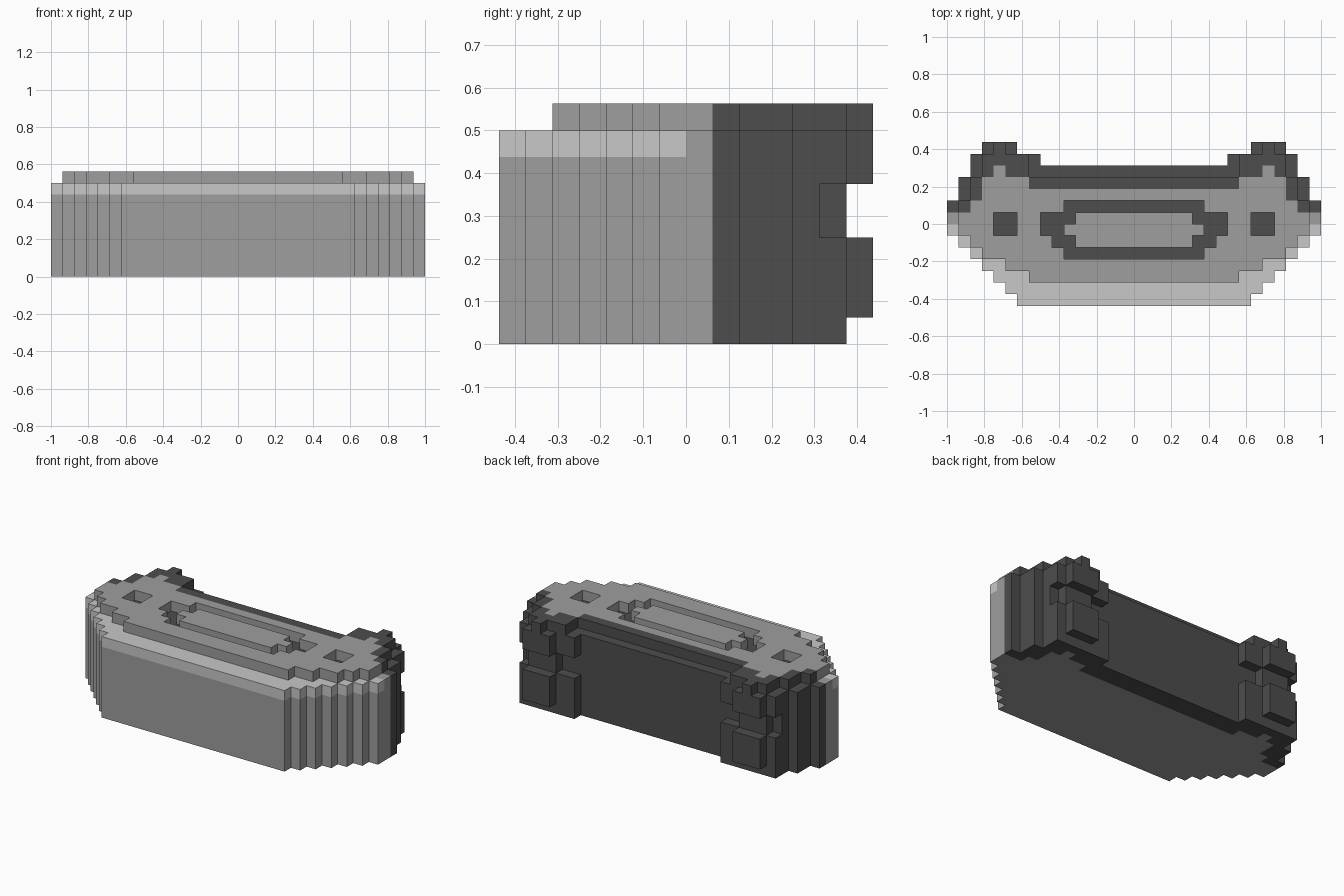
import bpy, bmesh, math

if "Cube" in bpy.data.objects:
    bpy.data.objects.remove(bpy.data.objects["Cube"])

U = 1 / 16                      # one block step

# Stepped profiles: (upper limit of |x|, y limit) in block steps
FRONT = [(10, -7), (11, -6), (12, -5), (13, -4), (14, -3), (15, -2), (16, -1)]
BACK = [(8, 5), (10, 6), (13, 7), (14, 6), (15, 4), (16, 2)]
DECK_FRONT = [(9, -5), (11, -4), (13, -3), (14, -2), (15, -1)]
DECK_BACK = [(9, 4), (11, 6), (12, 7), (13, 6), (14, 4), (15, 2)]
TRIM = [(9, 3), (11, 4), (12, 5), (13, 4), (14, 2), (16, 1)]   # grey / dark border


def step(profile, ax):
    for limit, y in profile:
        if ax < limit:
            return y
    return None


def slot(ax, y):
    """Engraved ring and square holes in the deck."""
    if 10 < ax < 12 and -1 < y < 1:
        return True
    rows = {1: (0, 6), 0: (5, 8), -1: (6, 8), -2: (5, 7), -3: (0, 6)}
    r = rows.get(math.floor(y))
    return r is not None and r[0] < ax < r[1]


def solid(x, y, z):
    ax = abs(x)
    if ax > 16 or z < 0 or z > 9:
        return False
    if z > 8:                                   # raised deck
        return (ax < 15 and step(DECK_FRONT, ax) < y < step(DECK_BACK, ax)
                and not slot(ax, y))
    back = step(BACK, ax)
    if 4 < z < 6:                               # groove across the rear lugs
        back = min(back, 6 if 10 < ax < 13 else 5)
    elif z < 1:                                 # undercut of the lower lug
        back = min(back, 6)
    return step(FRONT, ax) < y < back


def colour(x, y, z, n):
    ax = abs(x)
    if n == (0, 0, 1) and 7 < z < 8 and slot(ax, y):
        return 1
    if y > step(TRIM, ax):
        return 1
    if 7 < z < 8 and y < 0:
        return 2
    return 0


def material(name, v):
    m = bpy.data.materials.new(name)
    m.diffuse_color = (v, v, v, 1)
    m.use_nodes = True
    m.node_tree.nodes["Principled BSDF"].inputs["Base Color"].default_value = m.diffuse_color
    return m


MATS = [material("mid_grey", 0.342), material("dark_grey", 0.074),
        material("light_grey", 0.578)]
DIRS = [(1, 0, 0), (-1, 0, 0), (0, 1, 0), (0, -1, 0), (0, 0, 1), (0, 0, -1)]


def build(name, levels):
    """Skin the outside of the stepped solid over the given height levels."""
    bm = bmesh.new()
    for k in levels:
        for i in range(-16, 16):
            for j in range(-7, 7):
                c = (i + .5, j + .5, k + .5)
                if not solid(*c):
                    continue
                for n in DIRS:
                    if solid(*(a + b for a, b in zip(c, n))):
                        continue
                    axis = [abs(v) for v in n].index(1)
                    p, q = (axis + 1) % 3, (axis + 2) % 3
                    corners = [(-.5, -.5), (.5, -.5), (.5, .5), (-.5, .5)]
                    if n[axis] < 0:
                        corners.reverse()
                    vs = []
                    for s, t in corners:
                        v = [a + b / 2 for a, b in zip(c, n)]
                        v[p] += s
                        v[q] += t
                        vs.append(bm.verts.new([a * U for a in v]))
                    bm.faces.new(vs).material_index = colour(*c, n)
    bmesh.ops.remove_doubles(bm, verts=bm.verts, dist=1e-4)
    # merge flat areas of one colour
    bmesh.ops.dissolve_limit(bm, angle_limit=0.02, verts=bm.verts,
                             edges=bm.edges, delimit={'MATERIAL'})
    me = bpy.data.meshes.new(name)
    bm.to_mesh(me)
    bm.free()
    for m in MATS:
        me.materials.append(m)
    bpy.context.collection.objects.link(bpy.data.objects.new(name, me))


# Main body with rear lugs, light front rim, and raised engraved deck
build("body", range(0, 7))
build("rim", range(7, 8))
build("deck", range(8, 9))
